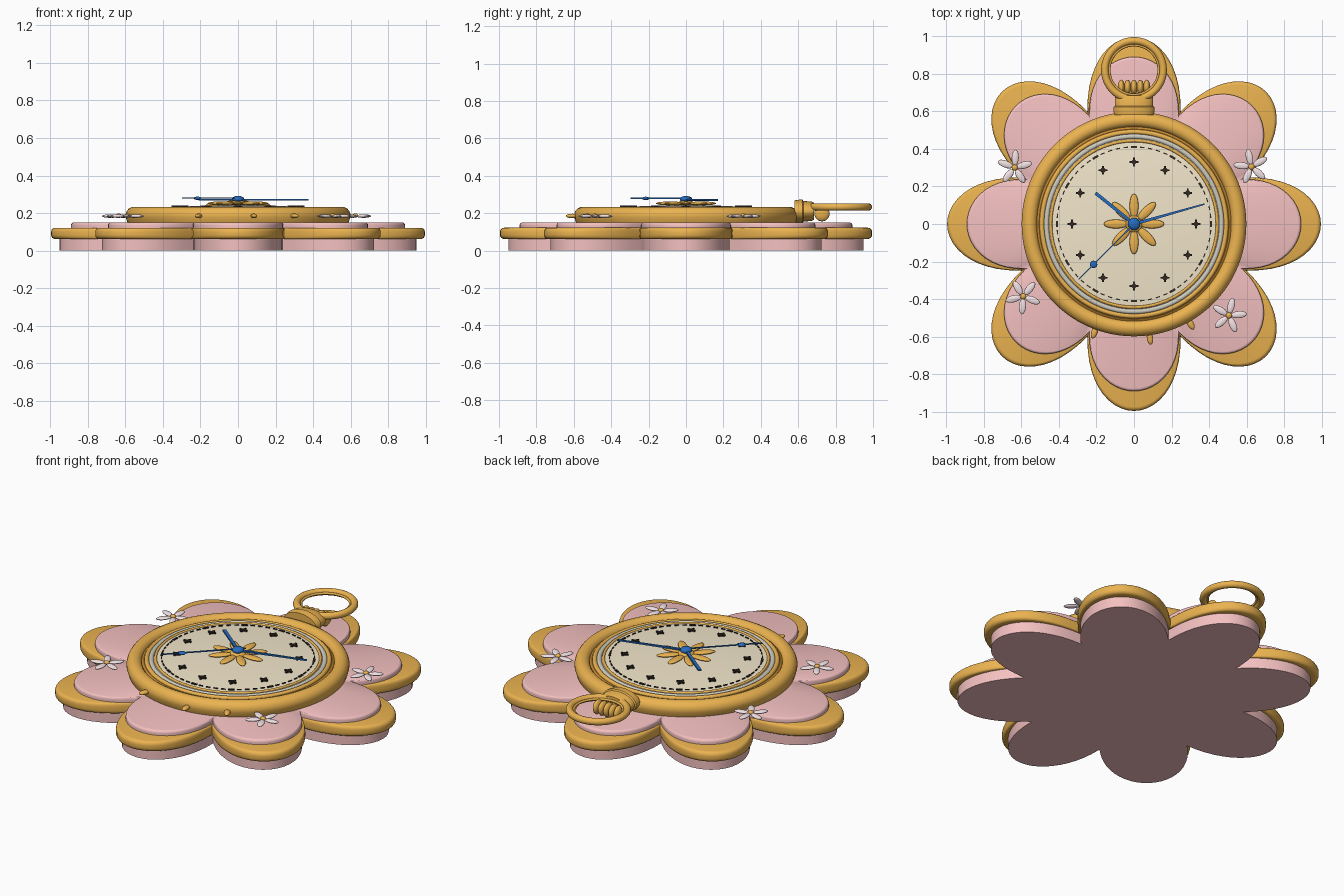
import bpy, bmesh, math
from mathutils import Matrix, Vector
from math import pi, sin, cos, tan, radians

if "Cube" in bpy.data.objects:
    bpy.data.objects.remove(bpy.data.objects["Cube"])

def mat(name, rgb):
    m = bpy.data.materials.new(name)
    m.diffuse_color = (*rgb, 1)
    m.use_nodes = True
    m.node_tree.nodes["Principled BSDF"].inputs["Base Color"].default_value = m.diffuse_color
    return m

GOLD = mat("gold", (.83, .45, .08))
BRONZE = mat("bronze", (.55, .24, .03))
PINK = mat("pink", (.91, .53, .53))
BLOSSOM = mat("blossom_white", (.90, .76, .78))
CREAM = mat("cream", (.90, .80, .60))
SILVER = mat("pale_rim", (.62, .60, .52))
BLUE = mat("blue", (.02, .15, .52))
DARK = mat("dark_brown", (.03, .02, .015))

def finish(name, bm, material, angle=35):
    bmesh.ops.recalc_face_normals(bm, faces=bm.faces)
    me = bpy.data.meshes.new(name)
    bm.to_mesh(me)
    bm.free()
    me.shade_smooth()
    me.set_sharp_from_angle(angle=radians(angle))
    me.materials.append(material)
    ob = bpy.data.objects.new(name, me)
    bpy.context.collection.objects.link(ob)
    return ob

def loft(name, rings, material, bottom=True, top=True):
    """Skin a stack of equal-length point rings, fan-capped at the ends."""
    bm = bmesh.new()
    vs = [[bm.verts.new(p) for p in r] for r in rings]
    n = len(vs[0])
    for a, b in zip(vs, vs[1:]):
        for i in range(n):
            bm.faces.new((a[i], a[(i + 1) % n], b[(i + 1) % n], b[i]))
    for r, want in ((vs[0], bottom), (vs[-1], top)):
        if want:
            c = bm.verts.new(sum((v.co for v in r), Vector()) / n)
            for i in range(n):
                bm.faces.new((r[i], r[(i + 1) % n], c))
    return finish(name, bm, material)

def lathe(name, profile, material, n=96, **kw):
    return loft(name, [[(r * cos(2 * pi * i / n), r * sin(2 * pi * i / n), z)
                        for i in range(n)] for r, z in profile], material, **kw)

def torus(name, major, minor, loc, material, n=96, m=14):
    bm = bmesh.new()
    v = [[bm.verts.new((loc[0] + (major + minor * cos(2 * pi * j / m)) * cos(2 * pi * i / n),
                        loc[1] + (major + minor * cos(2 * pi * j / m)) * sin(2 * pi * i / n),
                        loc[2] + minor * sin(2 * pi * j / m))) for j in range(m)] for i in range(n)]
    for i in range(n):
        for j in range(m):
            bm.faces.new((v[i][j], v[(i + 1) % n][j], v[(i + 1) % n][(j + 1) % m], v[i][(j + 1) % m]))
    return finish(name, bm, material, 60)

def add_ball(bm, loc, size, rot=0):
    m = Matrix.Translation(loc) @ Matrix.Rotation(rot, 4, 'Z') @ Matrix.Diagonal((*size, 1))
    bmesh.ops.create_uvsphere(bm, u_segments=16, v_segments=10, radius=1, matrix=m)

def add_box(bm, loc, size, rot=0):
    m = Matrix.Translation(loc) @ Matrix.Rotation(rot, 4, 'Z') @ Matrix.Diagonal((*size, 1))
    bmesh.ops.create_cube(bm, size=1, matrix=m)

# Eight-petal body: each ring is a scalloped outline (tip radius, valley distance, height)
def scallop(tip, u0, z, seg=22):
    pts = []
    for k in range(8):
        for j in range(seg):
            f = -pi / 2 + pi * j / seg
            u = u0 + (tip - u0) * max(cos(f), 0) ** .88
            v = u0 * tan(pi / 8) * sin(f)
            a = k * pi / 4
            pts.append((u * cos(a) - v * sin(a), u * sin(a) + v * cos(a), z))
    return pts

def rounded_layer(name, tip, u0, z0, z1, r, material, lower=True):
    prof = [(r * (1 - sin(t * pi / 8)), z0 + r * (1 - cos(t * pi / 8))) for t in range(5)]
    prof = [(d, z0 + r - r * cos(t * pi / 8)) for t, (d, _) in enumerate(prof)] if lower else [(0, z0)]
    prof += [(r * (1 - cos(t * pi / 8)), z1 - r + r * sin(t * pi / 8)) for t in range(5)]
    return loft(name, [scallop(tip - d, u0 - d * .6, z) for d, z in prof], material)

loft("petal_base", [scallop(.95, .57, 0), scallop(.95, .57, .075)], PINK)
rounded_layer("gold_petal_border", .995, .6, .062, .122, .022, GOLD)
rounded_layer("petal_inlay", .89, .578, .118, .15, .016, PINK, lower=False)

# Case: outer bezel, stepped inner rings and a slightly domed dial
lathe("bezel", [(.585, .14), (.592, .16), (.598, .18), (.598, .195), (.592, .212), (.58, .225),
                (.563, .233), (.545, .233), (.53, .226), (.52, .215), (.515, .2)], GOLD, top=False)
lathe("bezel_step", [(.52, .205), (.505, .214), (.49, .212), (.482, .2)], BRONZE, bottom=False, top=False)
torus("inner_bezel_ring", .49, .013, (0, 0, .214), GOLD)
torus("dial_rim", .466, .014, (0, 0, .214), SILVER)
torus("dial_gold_ring", .443, .008, (0, 0, .224), GOLD)

def dial_z(r):
    return .243 - .02 * (r / .46) ** 2

lathe("dial", [(.49, .2), (.46, .215)] + [(r, dial_z(r)) for r in (.45, .4, .3, .2, .1, .02)], CREAM)

# Minute track and twelve plain hour marks
bm = bmesh.new()
for i in range(60):
    a = i * pi / 30
    big = i % 5 == 0
    add_box(bm, (.41 * cos(a), .41 * sin(a), dial_z(.41) + .001),
            (.012 if big else .006, .034 if big else .024, .008), a)
finish("minute_track", bm, DARK)
bm = bmesh.new()
for i in range(12):
    a = i * pi / 6
    x, y, z = .33 * cos(a), .33 * sin(a), dial_z(.33) + .003
    add_box(bm, (x, y, z), (.046, .009, .012))
    add_box(bm, (x, y, z), (.009, .046, .011))
    add_box(bm, (x, y, z), (.026, .026, .010), pi / 4)
finish("hour_marks", bm, DARK)

# Gold rosette in the middle of the dial
bm = bmesh.new()
for i in range(8):
    a = i * pi / 4
    add_ball(bm, (.095 * cos(a), .095 * sin(a), .252), (.066, .024, .01), a)
add_ball(bm, (0, 0, .254), (.045, .045, .014))
finish("dial_rosette", bm, GOLD, 60)

# Hands: tapered bars from the hub
def hand(name, start, end, w0, w1, z, t):
    s, e = Vector((*start, z)), Vector((*end, z))
    side = (e - s).normalized().cross(Vector((0, 0, 1)))
    ring = [s - side * w0, s + side * w0, e + side * w1, e - side * w1]
    return loft(name, [ring, [p + Vector((0, 0, t)) for p in ring]], BLUE)

hand("hour_hand", (.02, -.016), (-.205, .165), .008, .009, .266, .01)
hand("minute_hand", (-.03, -.009), (.375, .106), .009, .004, .268, .008)
hand("second_hand", (.03, .03), (-.295, -.295), .004, .003, .277, .006)
bm = bmesh.new()
add_ball(bm, (-.215, -.215, .279), (.02, .02, .009))
finish("second_hand_bead", bm, BLUE, 60)
bm = bmesh.new()
add_ball(bm, (0, 0, .274), (.033, .033, .018))
finish("hand_hub", bm, BLUE, 60)

# Crown neck (oval sections along y), ribbed knob and hanging ring
loft("crown_neck", [[(rx * cos(i * pi / 20), y, .21 + rz * sin(i * pi / 20)) for i in range(40)]
                    for y, rx, rz in ((.58, .105, .058), (.605, .11, .062), (.622, .11, .062),
                                      (.628, .102, .055), (.67, .102, .052), (.685, .095, .046))], GOLD)
bm = bmesh.new()
for i in range(5):
    add_ball(bm, (-.068 + .034 * i, .727, .197), (.019, .041, .041))
finish("crown_ribs", bm, GOLD, 60)
torus("hanging_ring", .155, .02, (0, .82, .233), GOLD, 64)
torus("hanging_ring_inner", .132, .007, (0, .82, .233), GOLD, 64, 8)

# Small blossoms scattered round the bezel
for k, (x, y, turn) in enumerate(((-.635, .3, 15), (.625, .305, 30), (-.59, -.385, 50), (.505, -.487, 5))):
    bm = bmesh.new()
    for i in range(5):
        a = radians(turn) + i * 2 * pi / 5
        add_ball(bm, (x + .053 * cos(a), y + .053 * sin(a), .184), (.043, .019, .009), a)
    finish(f"blossom_{k + 1}", bm, BLOSSOM, 60)
    bm = bmesh.new()
    add_ball(bm, (x, y, .187), (.016, .016, .011))
    finish(f"blossom_centre_{k + 1}", bm, GOLD, 60)

# Gold buds along the lower edge of the bezel
for k, (x, y) in enumerate(((-.21, -.575), (.085, -.607), (.3, -.53))):
    bm = bmesh.new()
    add_ball(bm, (x, y, .185), (.036, .017, .012), math.atan2(y, x))
    finish(f"gold_bud_{k + 1}", bm, GOLD, 60)
